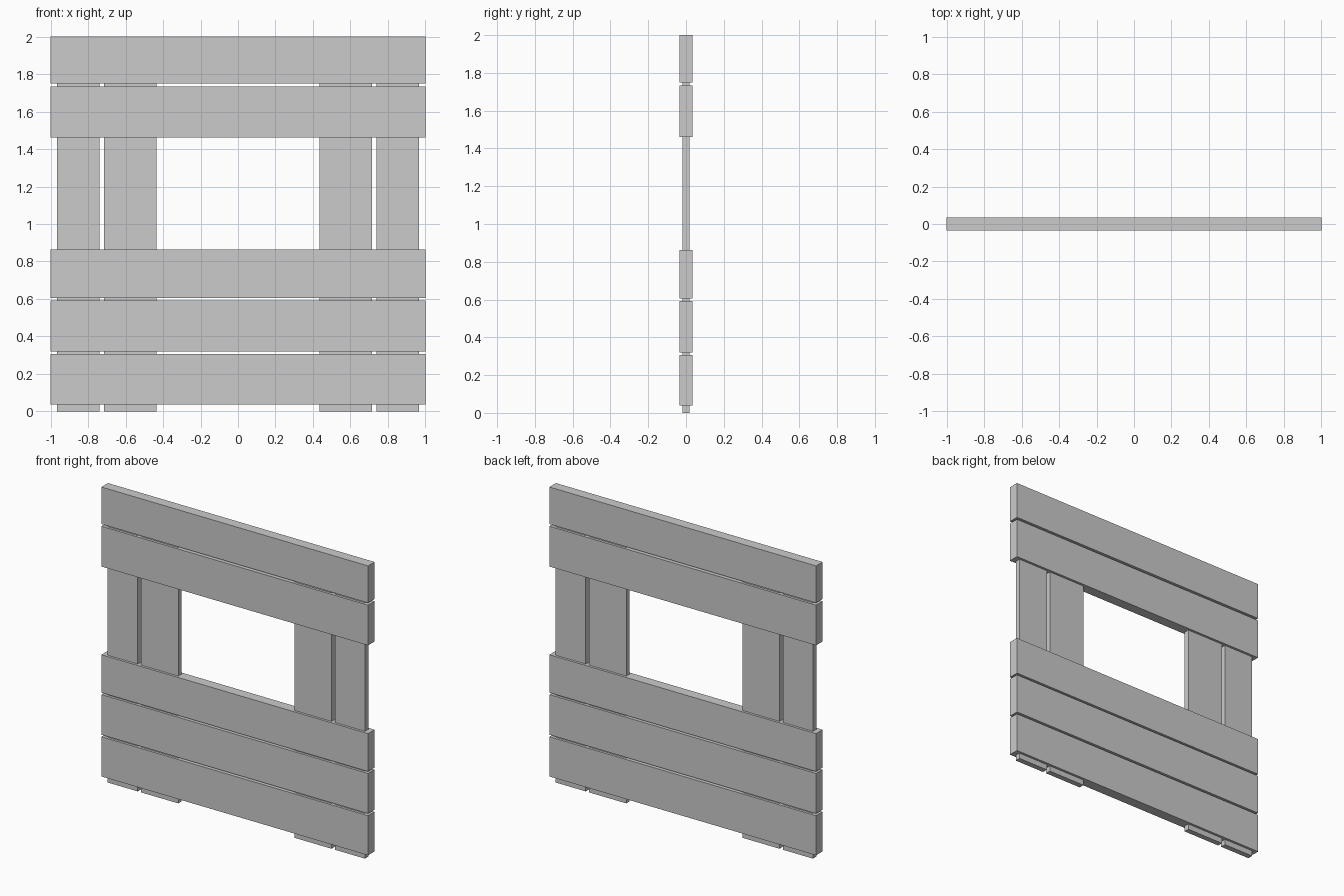
import bpy

if "Cube" in bpy.data.objects:
    bpy.data.objects.remove(bpy.data.objects["Cube"])


def board(name, x0, x1, half_depth, z0, z1):
    """Flat board spanning x0..x1 and z0..z1, centred on y = 0."""
    bpy.ops.mesh.primitive_cube_add(size=1, location=((x0 + x1) / 2, 0, (z0 + z1) / 2))
    ob = bpy.context.object
    ob.name = name
    ob.scale = (x1 - x0, 2 * half_depth, z1 - z0)
    bpy.ops.object.transform_apply(location=False, rotation=False, scale=True)
    return ob


# Thick horizontal planks, bottom to top
planks = [(0.038, 0.307), (0.321, 0.593), (0.606, 0.863), (1.461, 1.734), (1.749, 2.0)]
for i, (z0, z1) in enumerate(planks, 1):
    board(f"horizontal_plank_{i}", -1, 1, 0.035, z0, z1)

# Thin upright boards, a pair on each side, running through the planks
uprights = {"inner": (0.435, 0.714), "outer": (0.739, 0.965)}
for kind, (a, b) in uprights.items():
    board(f"upright_{kind}_right", a, b, 0.0185, 0, 1.97)
    board(f"upright_{kind}_left", -b, -a, 0.0185, 0, 1.97)
